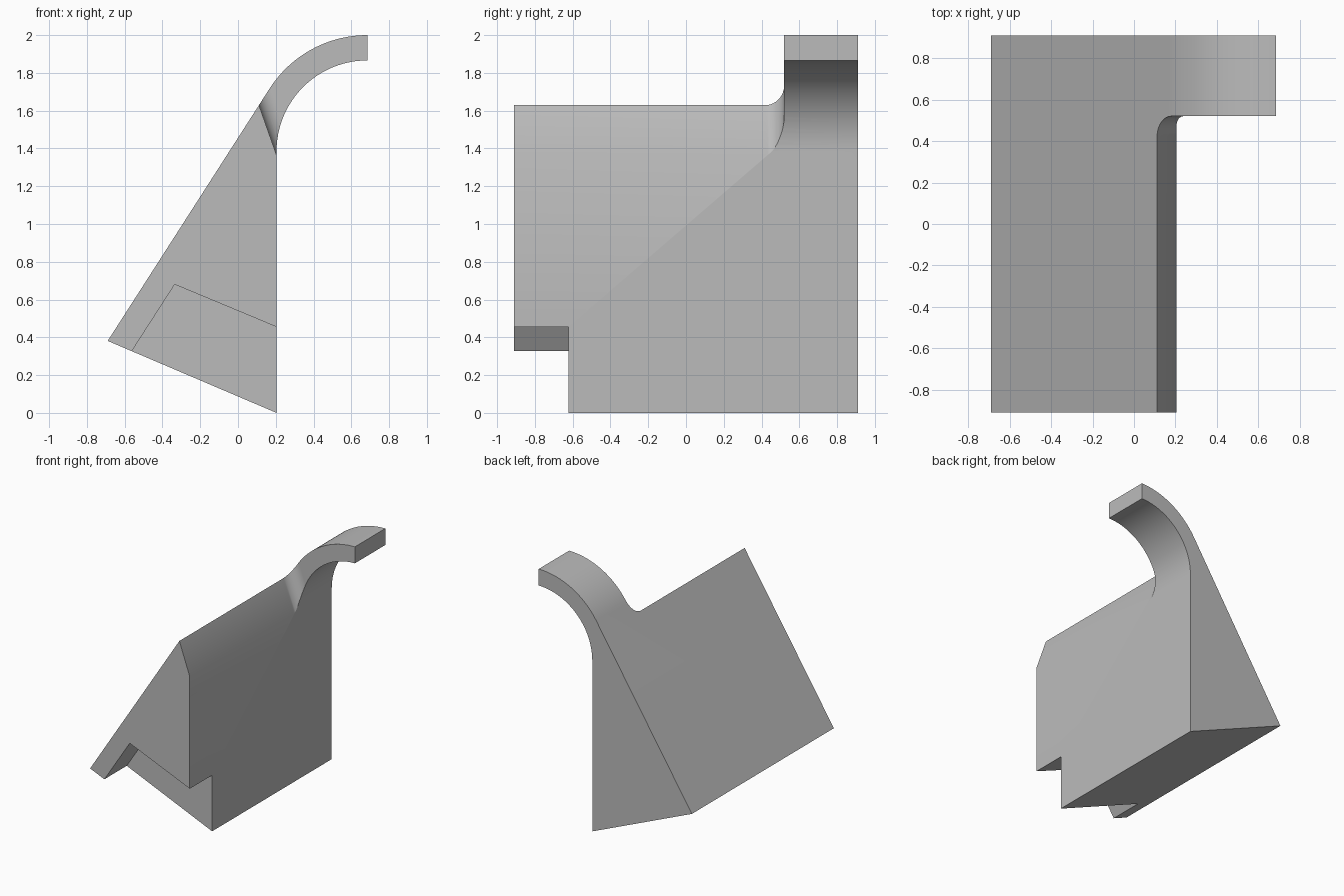
import bpy, bmesh, math
from mathutils import Vector

cube = bpy.data.objects.get("Cube")
if cube:
    bpy.data.objects.remove(cube, do_unlink=True)

grey = bpy.data.materials.new("plain grey")
grey.use_nodes = True
colour = (0.5, 0.5, 0.5, 1)
grey.diffuse_color = colour
grey.node_tree.nodes["Principled BSDF"].inputs["Base Color"].default_value = colour


def arc(cx, cy, r, start, end, steps=24):
    angles = [math.radians(start + (end - start) * i / steps) for i in range(steps + 1)]
    return [(cx + r * math.cos(a), cy + r * math.sin(a)) for a in angles]


def prism(name, outline, origin, u, v, sweep):
    """Extrude a flat outline, laid out on axes u and v, along sweep."""
    bm = bmesh.new()
    face = bm.faces.new([bm.verts.new(origin + u * a + v * b) for a, b in outline])
    new = bmesh.ops.extrude_face_region(bm, geom=[face])["geom"]
    bmesh.ops.translate(bm, vec=sweep, verts=[g for g in new if isinstance(g, bmesh.types.BMVert)])
    bmesh.ops.recalc_face_normals(bm, faces=bm.faces)
    mesh = bpy.data.meshes.new(name)
    bm.to_mesh(mesh)
    bm.free()
    mesh.materials.append(grey)
    obj = bpy.data.objects.new(name, mesh)
    bpy.context.collection.objects.link(obj)
    return obj


X, Y, Z = Vector((1, 0, 0)), Vector((0, 1, 0)), Vector((0, 0, 1))

# Wedge with curved hook, as one full-depth profile
profile = [(0.204, 0)]
profile += arc(0.685, 1.385, 0.481, 180, 90)
profile += arc(0.685, 1.385, 0.615, 90, 147)
profile += [(-0.69, 0.381)]
body = prism("hooked_wedge", profile, Y * -0.91, X, Z, Y * 1.82)

# Cutter that leaves the ridge bevel, the hook side and the fillet between them
along = Vector((-0.088, 0, 0.25)).normalized()
outward = Vector((along.z, 0, -along.x))
section = [(0, -1.2)] + arc(0.1, 0.42, 0.1, 180, 90, 12) + [(1.5, 0.52), (1.5, -1.2)]
foot = Vector((0.204, 0, 1.365))
hook_cutter = prism("hook_cutter", section, foot - along, outward, Y, along * 3)

# Cutter for the notch in the front lower corner
notch = [(-0.335, 0.68), (0.444, 0.355), (0.444, -0.5), (-0.624, -0.5), (-0.624, 0.231)]
notch_cutter = prism("notch_cutter", notch, Y * -1.1, X, Z, Y * 0.477)

for cutter in (hook_cutter, notch_cutter):
    cutter.hide_render = True
    cutter.hide_viewport = True
    cut = body.modifiers.new(cutter.name, "BOOLEAN")
    cut.operation = "DIFFERENCE"
    cut.solver = "EXACT"
    cut.object = cutter

# Bake the cuts, then shade the curved faces smooth
bpy.context.view_layer.objects.active = body
body.select_set(True)
for name in [m.name for m in body.modifiers]:
    bpy.ops.object.modifier_apply(modifier=name)
for cutter in (hook_cutter, notch_cutter):
    bpy.data.objects.remove(cutter, do_unlink=True)
bpy.ops.object.select_all(action="DESELECT")
body.select_set(True)
bpy.ops.object.shade_smooth_by_angle(angle=math.radians(20))
